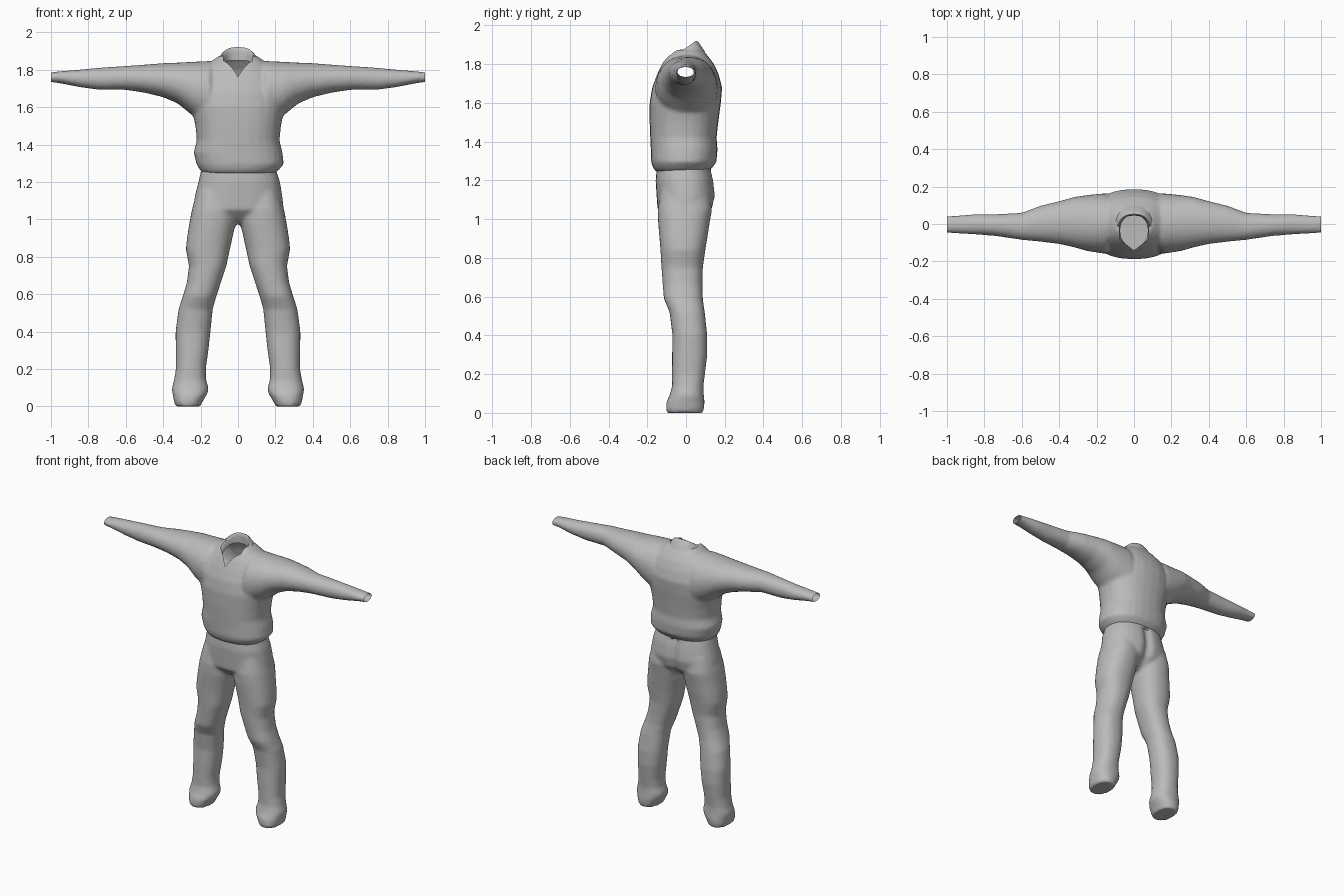
import bpy, bmesh, math
from mathutils import Vector

if "Cube" in bpy.data.objects:
    bpy.data.objects.remove(bpy.data.objects["Cube"])

cloth = bpy.data.materials.new("grey_cloth")
cloth.diffuse_color = (0.5, 0.5, 0.5, 1)
cloth.use_nodes = True
cloth.node_tree.nodes["Principled BSDF"].inputs["Base Color"].default_value = cloth.diffuse_color


def ring(center, u, v, ru, rv, n=28, power=2.3):
    """Rounded superellipse section."""
    pts = []
    for i in range(n):
        a = 2 * math.pi * i / n
        c, s = math.cos(a), math.sin(a)
        pts.append(Vector(center)
                   + Vector(u) * ru * math.copysign(abs(c) ** (2 / power), c)
                   + Vector(v) * rv * math.copysign(abs(s) ** (2 / power), s))
    return pts


def loft(bm, rings):
    """Closed tube through the sections."""
    rows = [[bm.verts.new(p) for p in r] for r in rings]
    faces = []
    for a, b in zip(rows, rows[1:]):
        for i in range(len(a)):
            j = (i + 1) % len(a)
            faces.append(bm.faces.new((a[i], a[j], b[j], b[i])))
    faces.append(bm.faces.new(rows[0][::-1]))
    faces.append(bm.faces.new(rows[-1]))
    bmesh.ops.recalc_face_normals(bm, faces=faces)


def upright(sections, side=1):
    """Sections given as z, x0, x1, y0, y1."""
    return [ring((side * (x0 + x1) / 2, (y0 + y1) / 2, z), (1, 0, 0), (0, 1, 0),
                 (x1 - x0) / 2, (y1 - y0) / 2) for z, x0, x1, y0, y1 in sections]


def sideways(sections, side):
    """Sections given as x, z0, z1, y0, y1."""
    return [ring((side * x, (y0 + y1) / 2, (z0 + z1) / 2), (0, 1, 0), (0, 0, 1),
                 (y1 - y0) / 2, (z1 - z0) / 2, power=2.1) for x, z0, z1, y0, y1 in sections]


def fuse(bm, name, voxel=0.012, smooth=4):
    """Merge overlapping volumes into one soft skin."""
    me = bpy.data.meshes.new(name)
    bm.to_mesh(me)
    bm.free()
    ob = bpy.data.objects.new(name, me)
    bpy.context.collection.objects.link(ob)
    m = ob.modifiers.new("skin", "REMESH")
    m.mode, m.voxel_size = "VOXEL", voxel
    m = ob.modifiers.new("soften", "SMOOTH")
    m.factor, m.iterations = 0.5, smooth
    dg = bpy.context.evaluated_depsgraph_get()
    new = bpy.data.meshes.new_from_object(ob.evaluated_get(dg))
    ob.modifiers.clear()
    ob.data = new
    return ob


def finish(ob):
    ob.data.materials.clear()
    ob.data.materials.append(cloth)
    bpy.ops.object.select_all(action="DESELECT")
    ob.select_set(True)
    bpy.context.view_layer.objects.active = ob
    bpy.ops.object.shade_smooth_by_angle(angle=math.radians(50))


# Shirt: torso and two sleeves
torso = [(1.245, -.185, .195, -.155, .115), (1.265, -.205, .22, -.17, .135),
         (1.295, -.222, .245, -.18, .157), (1.36, -.238, .238, -.182, .163),
         (1.42, -.22, .222, -.185, .158), (1.50, -.228, .23, -.188, .167),
         (1.60, -.25, .25, -.188, .18), (1.68, -.24, .24, -.175, .187),
         (1.75, -.22, .22, -.148, .168), (1.80, -.19, .19, -.125, .145),
         (1.84, -.15, .15, -.10, .115), (1.875, -.10, .10, -.07, .085)]
sleeve = [(.15, 1.50, 1.847, -.16, .165), (.25, 1.56, 1.842, -.145, .155),
          (.32, 1.618, 1.838, -.125, .145), (.40, 1.653, 1.835, -.107, .122),
          (.50, 1.677, 1.827, -.095, .098), (.60, 1.692, 1.82, -.085, .06),
          (.75, 1.693, 1.81, -.063, .052), (.85, 1.707, 1.80, -.056, .052),
          (.95, 1.727, 1.792, -.05, .045), (1.03, 1.738, 1.782, -.046, .042)]
bm = bmesh.new()
loft(bm, upright(torso))
for s in (-1, 1):
    loft(bm, sideways(sleeve, s))
shirt = fuse(bm, "shirt")

# Open the cuffs and the V-shaped neck
bm = bmesh.new()
bm.from_mesh(shirt.data)
for s in (-1, 1):
    bmesh.ops.bisect_plane(bm, geom=bm.verts[:] + bm.edges[:] + bm.faces[:],
                           plane_co=(s, 0, 0), plane_no=(s, 0, 0), clear_outer=True)
neck = [(0, -.142), (.078, -.08), (.078, 0), (.045, .045),
        (-.045, .045), (-.078, 0), (-.078, -.08)]
sides = []
for (ax, ay), (bx, by) in zip(neck, neck[1:] + neck[:1]):
    co, no = Vector((ax, ay, 0)), Vector((by - ay, ax - bx, 0)).normalized()
    sides.append((co, no))
    near = [f for f in bm.faces if f.calc_center_median().z > 1.68
            and abs(f.calc_center_median().x) < .15]
    geom = near + list({e for f in near for e in f.edges}) + list({v for f in near for v in f.verts})
    bmesh.ops.bisect_plane(bm, geom=geom, plane_co=co, plane_no=no)
hole = []
for f in bm.faces:
    c = f.calc_center_median()
    if c.z > 1.68 and all((Vector((c.x, c.y, 0)) - co).dot(no) < 0 for co, no in sides):
        hole.append(f)
bmesh.ops.delete(bm, geom=hole, context="FACES")
bm.to_mesh(shirt.data)
bm.free()
finish(shirt)

# Folded collar: inner base, top fold, outer flap, from the back to the front tip
half = [((0, .047, 1.85), (0, .045, 1.955), (0, .105, 1.86)),
        ((.045, .042, 1.85), (.055, .038, 1.95), (.075, .09, 1.86)),
        ((.075, 0, 1.84), (.085, -.01, 1.90), (.125, .02, 1.845)),
        ((.075, -.06, 1.81), (.092, -.07, 1.858), (.135, -.06, 1.81)),
        ((.058, -.10, 1.785), (.075, -.122, 1.81), (.125, -.127, 1.775)),
        ((.006, -.137, 1.735), (.008, -.146, 1.742), (.05, -.147, 1.745))]
strip = [[(-x, y, z) for x, y, z in row] for row in half[:0:-1]] + half
bm = bmesh.new()
rows = [[bm.verts.new(p) for p in r] for r in strip]
for a, b in zip(rows, rows[1:]):
    for i in range(2):
        bm.faces.new((a[i], b[i], b[i + 1], a[i + 1]))
bmesh.ops.recalc_face_normals(bm, faces=bm.faces[:])
me = bpy.data.meshes.new("collar")
bm.to_mesh(me)
bm.free()
collar = bpy.data.objects.new("collar", me)
bpy.context.collection.objects.link(collar)
finish(collar)
sub = collar.modifiers.new("round", "SUBSURF")
sub.levels = sub.render_levels = 2

# Trousers: hips and two legs
hips = [(1.275, -.195, .20, -.15, .125), (1.20, -.212, .225, -.157, .143),
        (1.12, -.232, .238, -.152, .152), (1.05, -.24, .245, -.147, .135),
        (1.00, -.19, .19, -.10, .09), (.975, -.09, .09, -.06, .05)]
leg = [(1.15, .03, .22, -.13, .12), (1.05, .01, .247, -.146, .135),
       (.98, .012, .26, -.144, .122), (.90, .03, .273, -.137, .11),
       (.84, .043, .279, -.132, .10), (.75, .062, .262, -.127, .087),
       (.66, .092, .274, -.12, .085), (.59, .115, .295, -.115, .087),
       (.52, .135, .318, -.085, .097), (.40, .147, .334, -.07, .11),
       (.30, .158, .333, -.072, .11), (.20, .172, .332, -.072, .098),
       (.14, .17, .342, -.072, .09), (.09, .155, .355, -.085, .092),
       (.06, .168, .348, -.10, .096), (.025, .19, .342, -.104, .094),
       (0, .20, .335, -.10, .088)]
bm = bmesh.new()
loft(bm, upright(hips))
for s in (-1, 1):
    loft(bm, upright(leg, s))
trousers = fuse(bm, "trousers")
low = min(v.co.z for v in trousers.data.vertices)
for v in trousers.data.vertices:
    v.co.z -= low * max(0, 1 - v.co.z)
    # Crease between the seat halves
    if v.co.y > 0 and .95 < v.co.z < 1.25:
        v.co.y -= .02 * math.exp(-(v.co.x / .03) ** 2)
finish(trousers)
